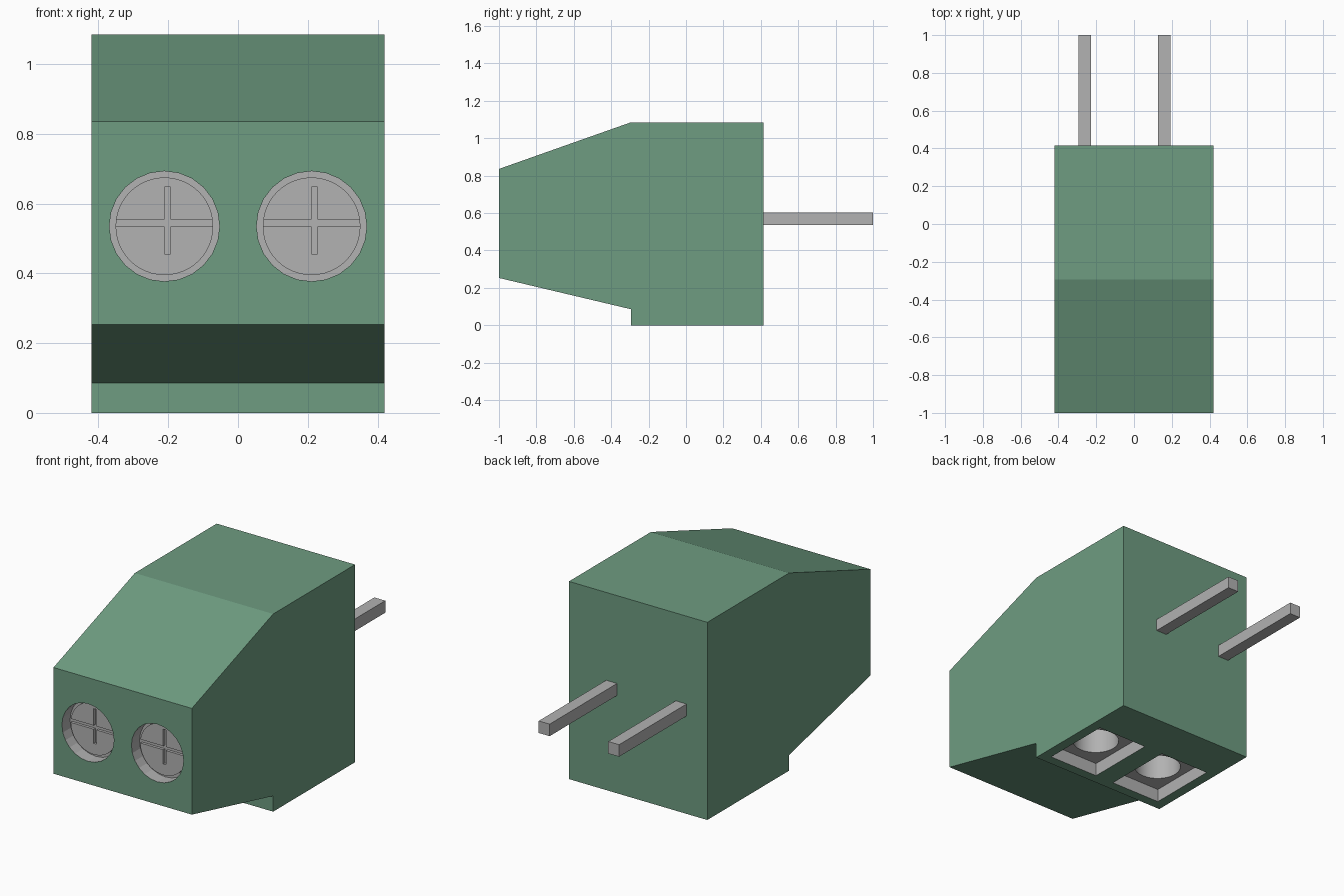
import bpy
import bmesh
import math
from mathutils import Matrix

if "Cube" in bpy.data.objects:
    bpy.data.objects.remove(bpy.data.objects["Cube"], do_unlink=True)


def make_material(name, colour):
    mat = bpy.data.materials.new(name)
    mat.use_nodes = True
    mat.diffuse_color = (*colour, 1)
    mat.node_tree.nodes["Principled BSDF"].inputs["Base Color"].default_value = (*colour, 1)
    return mat


GREEN = make_material("green plastic", (0.156, 0.333, 0.220))
METAL = make_material("grey metal", (0.445, 0.445, 0.445))


def add_object(name, bm, index):
    """Turn a bmesh into an object; index 0 is green, 1 is metal."""
    bmesh.ops.recalc_face_normals(bm, faces=bm.faces)
    for face in bm.faces:
        face.material_index = index
    mesh = bpy.data.meshes.new(name)
    bm.to_mesh(mesh)
    bm.free()
    mesh.materials.append(GREEN)
    mesh.materials.append(METAL)
    obj = bpy.data.objects.new(name, mesh)
    bpy.context.collection.objects.link(obj)
    return obj


def box(name, low, high, index=1):
    bm = bmesh.new()
    size = [h - l for l, h in zip(low, high)]
    middle = [(h + l) / 2 for l, h in zip(low, high)]
    bmesh.ops.create_cube(bm, size=1, matrix=Matrix.Translation(middle) @ Matrix.Diagonal((*size, 1)))
    return add_object(name, bm, index)


def cylinder(name, centre, radius, depth, sides, along_y):
    bm = bmesh.new()
    turn = Matrix.Rotation(math.pi / 2, 4, "X") if along_y else Matrix.Identity(4)
    bmesh.ops.create_cone(bm, cap_ends=True, segments=sides, radius1=radius, radius2=radius,
                          depth=depth, matrix=Matrix.Translation(centre) @ turn)
    return add_object(name, bm, 1)


def activate(obj):
    bpy.ops.object.select_all(action="DESELECT")
    obj.select_set(True)
    bpy.context.view_layer.objects.active = obj


def cut(target, cutter):
    """Subtract the cutter, keeping its metal faces, then discard it."""
    cutter.hide_render = True
    activate(target)
    mod = target.modifiers.new("cut", "BOOLEAN")
    mod.operation = "DIFFERENCE"
    mod.solver = "EXACT"
    mod.object = cutter
    bpy.ops.object.modifier_apply(modifier=mod.name)
    bpy.data.objects.remove(cutter, do_unlink=True)


# Housing: side profile (y, z) extruded across the width
HALF = 0.42
profile = [(-1, 0.253), (-0.295, 0.086), (-0.295, 0), (0.415, 0),
           (0.415, 1.085), (-0.295, 1.085), (-1, 0.836)]
bm = bmesh.new()
side = bm.faces.new([bm.verts.new((-HALF, y, z)) for y, z in profile])
grown = bmesh.ops.extrude_face_region(bm, geom=[side])
bmesh.ops.translate(bm, vec=(2 * HALF, 0, 0),
                    verts=[g for g in grown["geom"] if isinstance(g, bmesh.types.BMVert)])
housing = add_object("housing", bm, 0)

SCREW_Z = 0.535
for label, x in (("right", -0.211), ("left", 0.211)):
    # Screw well, wire entry and round wire hole
    cut(housing, cylinder("well_cutter", (x, -1, SCREW_Z), 0.158, 0.14, 24, True))
    cut(housing, box("entry_cutter", (x - 0.153, -0.24, -0.1), (x + 0.153, 0.157, 0.073)))
    cut(housing, cylinder("hole_cutter", (x, -0.06, 0.25), 0.12, 0.4, 48, False))

    # Screw head with a cross slot
    head = cylinder(label + "_screw_head", (x, -0.935, SCREW_Z), 0.14, 0.03, 48, True)
    cut(head, box("slot_cutter", (x - 0.2, -1, 0.534), (x + 0.2, -0.935, 0.554)))
    cut(head, box("slot_cutter", (x, -1, 0.456), (x + 0.017, -0.935, 0.647)))
    activate(head)
    bpy.ops.object.shade_smooth_by_angle(angle=math.radians(30))

    # Square solder pin at the back
    pin_x = x - 0.05
    box(label + "_pin", (pin_x - 0.033, 0.40, 0.537), (pin_x + 0.033, 1, 0.603))

activate(housing)
bpy.ops.object.shade_smooth_by_angle(angle=math.radians(14))
for poly in housing.data.polygons:
    if poly.material_index == 0:
        poly.use_smooth = False
